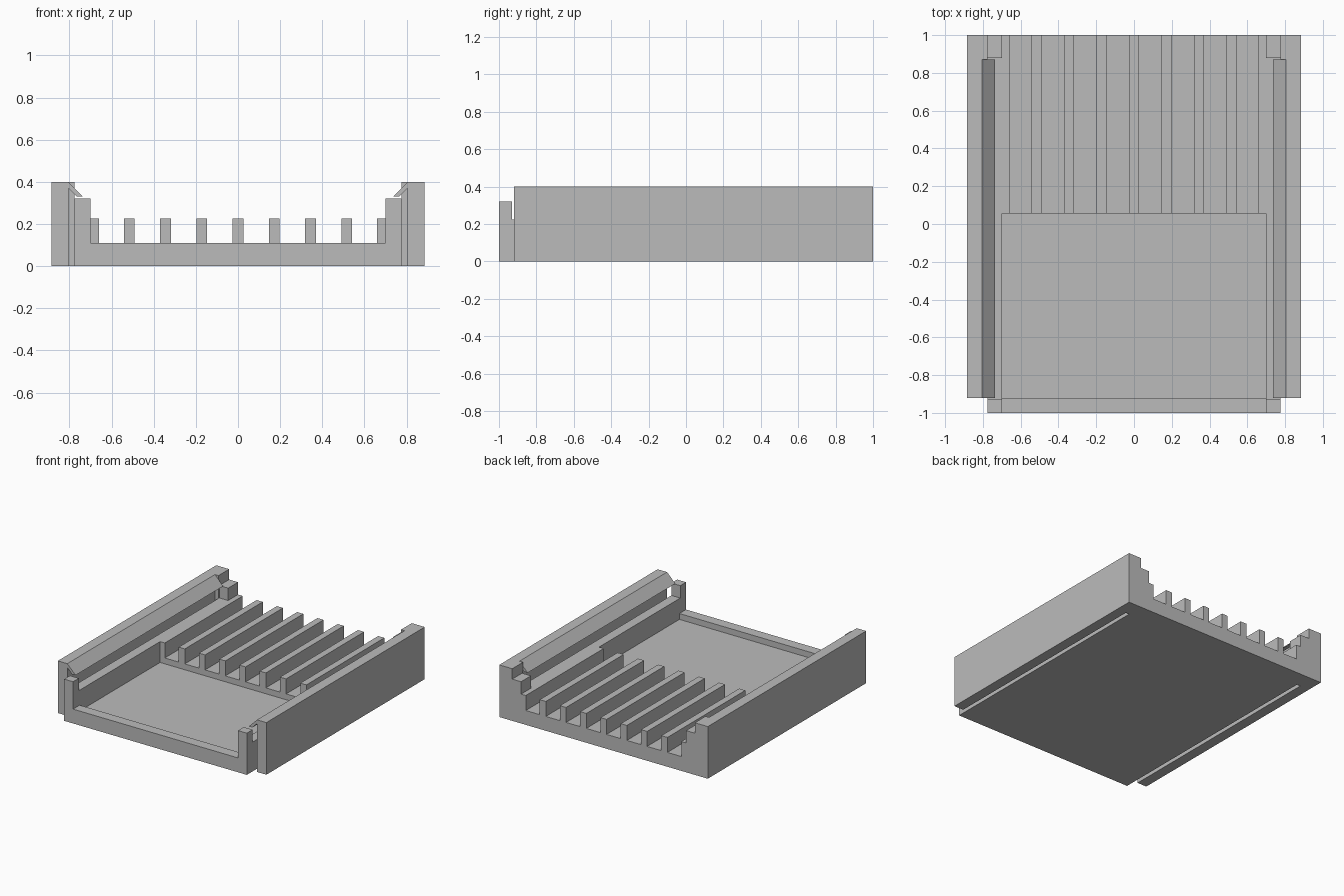
import bpy

cube = bpy.data.objects.get("Cube")
if cube:
    bpy.data.objects.remove(cube, do_unlink=True)

grey = bpy.data.materials.new("plain grey")
grey.use_nodes = True
colour = (0.5, 0.5, 0.5, 1)
grey.diffuse_color = colour
grey.node_tree.nodes["Principled BSDF"].inputs["Base Color"].default_value = colour


def extrude(name, profile, y0, y1, mirror=False):
    """Extrude a counter-clockwise (x, z) profile along y, optionally mirrored in x."""
    n = len(profile)
    verts = [(x, y, z) for y in (y0, y1) for x, z in profile]
    faces = [tuple(range(n)), tuple(range(2 * n - 1, n - 1, -1))]
    faces += [(i, i + n, (i + 1) % n + n, (i + 1) % n) for i in range(n)]
    mesh = bpy.data.meshes.new(name)
    mesh.from_pydata(verts, [], faces)
    mesh.materials.append(grey)
    obj = bpy.data.objects.new(name, mesh)
    bpy.context.collection.objects.link(obj)
    if mirror:
        mod = obj.modifiers.new("mirror", 'MIRROR')
        mod.use_mirror_merge = False
    return obj


def box(name, x, y, z, mirror=False):
    profile = [(x[0], z[0]), (x[1], z[0]), (x[1], z[1]), (x[0], z[1])]
    return extrude(name, profile, y[0], y[1], mirror)


INNER, SLOT_IN, SLOT_OUT, OUTER = 0.70, 0.775, 0.805, 0.885
FRONT, WALL_FRONT, SLOT_BACK, BACK = -1, -0.92, 0.87, 1
FLOOR, DECK, RAIL, POST, TOP = 0.065, 0.11, 0.225, 0.32, 0.40
STEP = 0.055

# Tray floor, raised rear deck and front lip
box("tray_floor", (-INNER, INNER), (WALL_FRONT, STEP), (0, FLOOR))
box("rear_deck", (-INNER, INNER), (STEP, BACK), (0, DECK))
box("front_lip", (-INNER, INNER), (FRONT, WALL_FRONT), (0, DECK))

# Low side rails with taller corner posts
box("side_rail", (INNER, SLOT_IN), (-0.93, 0.88), (0, RAIL), True)
box("front_post", (INNER, SLOT_IN), (FRONT, -0.93), (0, POST), True)
box("back_post", (INNER, SLOT_IN), (0.88, BACK), (0, POST), True)

# Outer walls, separated from the rails by a through slot, joined at the back
box("wall_root", (SLOT_IN, OUTER), (SLOT_BACK, BACK), (0, TOP), True)

# Flexible wall with a slanted snap hook along its top edge
clip = [(SLOT_OUT, 0), (OUTER, 0), (OUTER, TOP), (SLOT_OUT, TOP),
        (0.735, 0.33), (0.765, 0.33), (SLOT_OUT, 0.37)]
extrude("clip_wall", clip, WALL_FRONT, SLOT_BACK, True)

# Evenly spaced ribs on the rear deck
for i in range(-3, 4):
    x = i * 0.172
    box("rib", (x - 0.026, x + 0.026), (STEP, BACK), (DECK, RAIL))
box("edge_rib", (0.66, INNER), (STEP, BACK), (DECK, RAIL), True)
